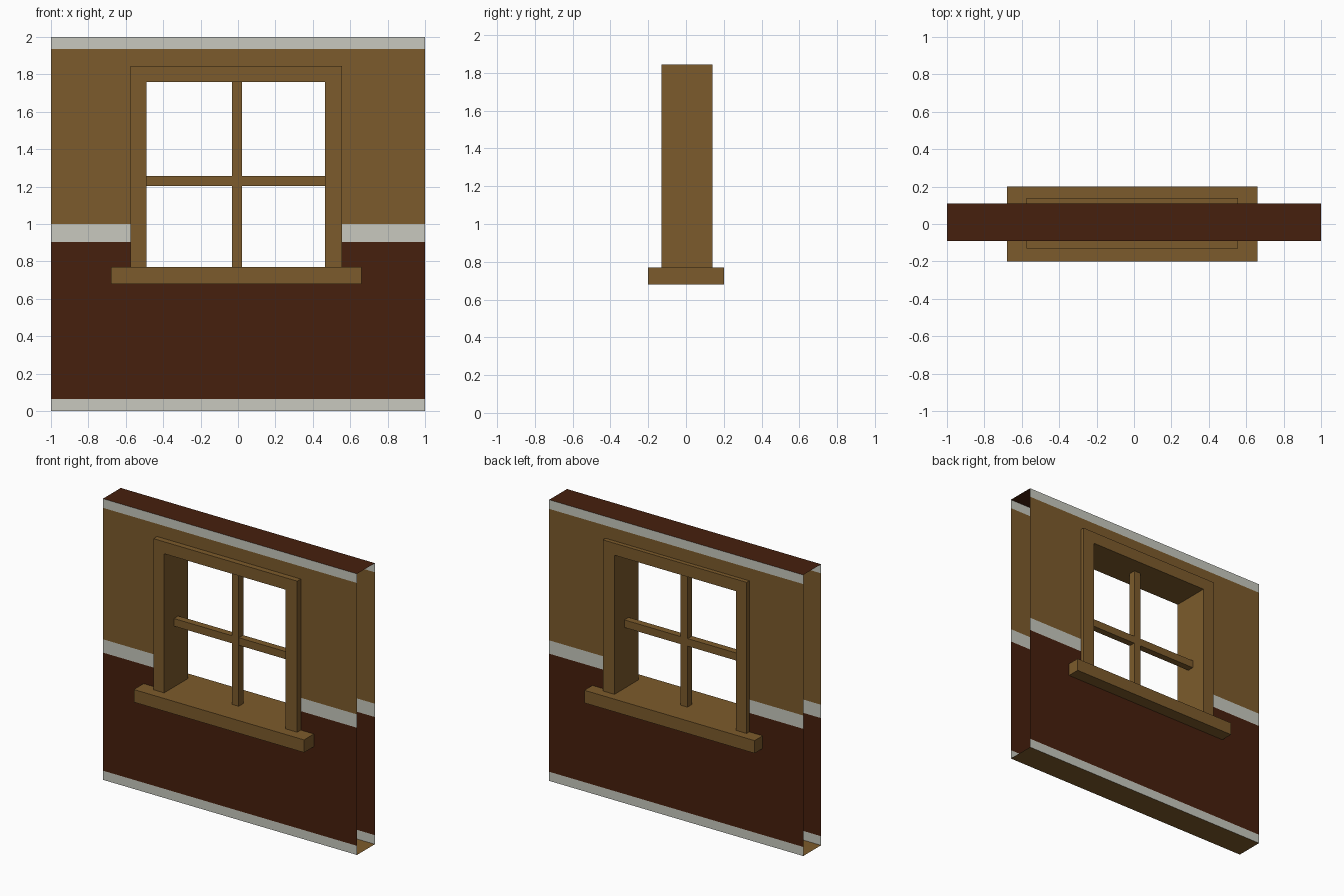
import bpy, bmesh

if "Cube" in bpy.data.objects:
    bpy.data.objects.remove(bpy.data.objects["Cube"])


def material(name, rgb):
    m = bpy.data.materials.new(name)
    m.diffuse_color = (*rgb, 1.0)
    m.use_nodes = True
    m.node_tree.nodes["Principled BSDF"].inputs["Base Color"].default_value = m.diffuse_color
    return m


TAN = material("tan wood", (0.203, 0.105, 0.025))
BROWN = material("dark brown", (0.061, 0.0140, 0.0040))
GREY = material("pale grey", (0.578, 0.584, 0.521))


def finish(name, bm, mats):
    mesh = bpy.data.meshes.new(name)
    bm.to_mesh(mesh)
    bm.free()
    for m in mats:
        mesh.materials.append(m)
    obj = bpy.data.objects.new(name, mesh)
    bpy.context.collection.objects.link(obj)
    return obj


def extruded(name, profile, y0, y1, mat):
    """Solid from an x-z profile pushed along y."""
    bm = bmesh.new()
    face = bm.faces.new([bm.verts.new((x, y0, z)) for x, z in profile])
    new = bmesh.ops.extrude_face_region(bm, geom=[face], use_keep_orig=True)["geom"]
    bmesh.ops.translate(bm, vec=(0, y1 - y0, 0),
                        verts=[v for v in new if isinstance(v, bmesh.types.BMVert)])
    bmesh.ops.recalc_face_normals(bm, faces=bm.faces)
    return finish(name, bm, [mat])


def box(name, x0, x1, y0, y1, z0, z1, mat):
    return extruded(name, [(x0, z0), (x1, z0), (x1, z1), (x0, z1)], y0, y1, mat)


# Wall shell: banded front and back sheets with an opening, ends left open
FRONT, BACK = -0.09, 0.11
HOLE_X, HOLE_Z = (-0.54, 0.52), (0.72, 1.80)
xs = [-1, *HOLE_X, 1]
zs = [0, 0.065, HOLE_Z[0], 0.905, 1.0, HOLE_Z[1], 1.935, 2.0]


def band(z):
    if z < 0.065 or z > 1.935 or 0.905 < z < 1.0:
        return 2
    return 1 if z < 0.905 else 0


bm = bmesh.new()


def quad(points, index):
    bm.faces.new([bm.verts.new(p) for p in points]).material_index = index


for x0, x1 in zip(xs, xs[1:]):
    for z0, z1 in zip(zs, zs[1:]):
        zm = (z0 + z1) / 2
        if x0 == HOLE_X[0] and HOLE_Z[0] < zm < HOLE_Z[1]:
            continue
        corners = [(x0, z0), (x1, z0), (x1, z1), (x0, z1)]
        quad([(x, FRONT, z) for x, z in corners], band(zm))
        quad([(x, BACK, z) for x, z in reversed(corners)], band(zm))
    # top edge dark, underside tan
    rim = [(x0, FRONT), (x1, FRONT), (x1, BACK), (x0, BACK)]
    quad([(x, y, 2.0) for x, y in rim], 1)
    quad([(x, y, 0.0) for x, y in reversed(rim)], 0)
bmesh.ops.remove_doubles(bm, verts=bm.verts, dist=0.0001)
finish("wall", bm, [TAN, BROWN, GREY])

# Window surround: two jambs and the head in one piece, standing on the sill
extruded("window_frame",
         [(-0.575, 0.77), (-0.49, 0.77), (-0.49, 1.76), (0.465, 1.76),
          (0.465, 0.77), (0.557, 0.77), (0.557, 1.845), (-0.575, 1.845)],
         -0.13, 0.14, TAN)
box("sill", -0.68, 0.66, -0.2, 0.2, 0.68, 0.77, TAN)

# Glazing bars
box("vertical_bar", -0.033, 0.021, -0.022, 0.03, 0.77, 1.76, TAN)
box("horizontal_bar", -0.49, 0.465, -0.02, 0.028, 1.203, 1.257, TAN)
